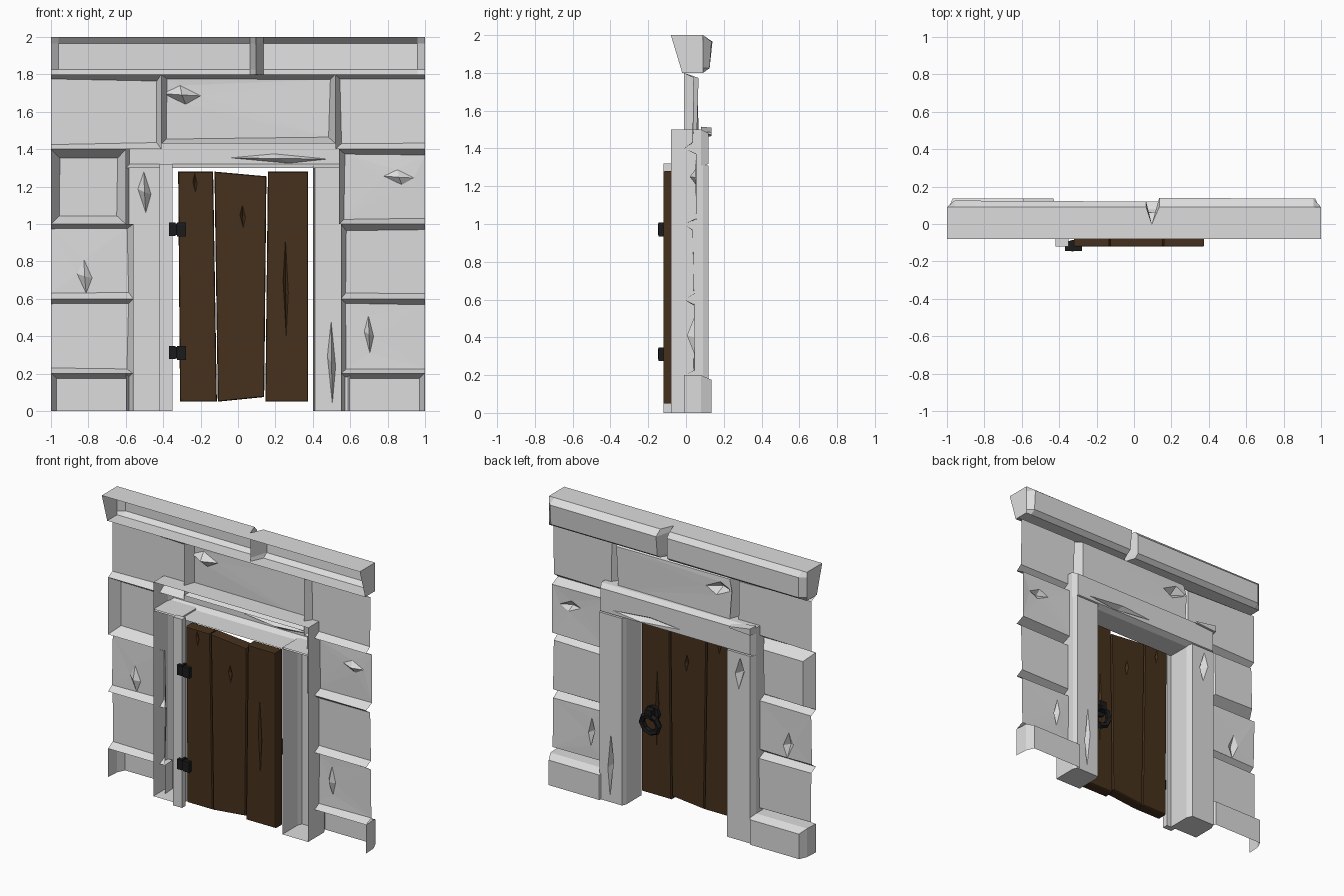
import bpy, bmesh, math, random

random.seed(4)
if "Cube" in bpy.data.objects:
    bpy.data.objects.remove(bpy.data.objects["Cube"], do_unlink=True)


def material(name, colour):
    m = bpy.data.materials.new(name)
    m.use_nodes = True
    m.diffuse_color = (*colour, 1)
    bsdf = m.node_tree.nodes["Principled BSDF"]
    bsdf.inputs["Base Color"].default_value = (*colour, 1)
    bsdf.inputs["Roughness"].default_value = 0.9
    return m


STONE = material("pale stone", (0.72, 0.72, 0.72))
WOOD = material("brown wood", (0.062, 0.031, 0.012))
IRON = material("black iron", (0.011, 0.011, 0.011))
BOTTOM, RIGHT, TOP, LEFT = range(4)


def finish(name, bm, mat):
    mesh = bpy.data.meshes.new(name)
    bm.to_mesh(mesh)
    bm.free()
    mesh.materials.append(mat)
    obj = bpy.data.objects.new(name, mesh)
    bpy.context.collection.objects.link(obj)
    return obj


def rect(x0, x1, z0, z1):
    return [(x0, z0), (x1, z0), (x1, z1), (x0, z1)]


def shell(name, mat, corners, rings, gouge=None, wobble=0.0, open_sides=()):
    """Loft a four-cornered outline through (y, inset_x, inset_z) rings, then
    cap the last ring, optionally with a chiselled diamond (x, z, w, h, depth).
    Open sides get no side wall and no inset."""
    bm = bmesh.new()
    signs = ((LEFT, 1, BOTTOM, 1), (RIGHT, -1, BOTTOM, 1),
             (RIGHT, -1, TOP, -1), (LEFT, 1, TOP, -1))
    loops = []
    for k, (y, ix, iz) in enumerate(rings):
        w = wobble if k else 0
        loop = []
        for (x, z), (side_x, sx, side_z, sz) in zip(corners, signs):
            if side_x not in open_sides:
                x += sx * ix + random.uniform(-w, w)
            if side_z not in open_sides:
                z += sz * iz + random.uniform(-w, w)
            loop.append(bm.verts.new((x, y + random.uniform(-w, w), z)))
        loops.append(loop)
    for a, b in zip(loops, loops[1:]):
        for i in range(4):
            if i not in open_sides:
                j = (i + 1) % 4
                bm.faces.new((a[i], a[j], b[j], b[i]))
    last = loops[-1]
    y = rings[-1][0]
    inward = -1 if y > rings[0][0] else 1
    if gouge:
        gx, gz, w, h, depth = gouge
        d = [bm.verts.new((gx + dx, y, gz + dz)) for dx, dz in
             ((w * 0.2, -h), (w, -h * 0.1), (-w * 0.1, h), (-w, h * 0.15))]
        apex = bm.verts.new((gx, y + inward * depth, gz))
        for i in range(4):
            j = (i + 1) % 4
            bm.faces.new((last[i], last[j], d[i]))
            bm.faces.new((last[j], d[j], d[i]))
            bm.faces.new((d[i], d[j], apex))
    else:
        bm.faces.new(last)
    if inward < 0:
        bmesh.ops.reverse_faces(bm, faces=bm.faces[:])
    return finish(name, bm, mat)


def box(name, mat, x0, x1, y0, y1, z0, z1):
    bm = bmesh.new()
    bmesh.ops.create_cube(bm, size=1)
    for v in bm.verts:
        v.co = ((x0 + x1) / 2 + v.co.x * (x1 - x0),
                (y0 + y1) / 2 + v.co.y * (y1 - y0),
                (z0 + z1) / 2 + v.co.z * (z1 - z0))
    return finish(name, bm, mat)


# Wall stones: hollow relief panels bulging to the back
def wall_stone(name, x0, x1, z0, z1, depth, open_sides=(), gouge=None, bevel=0.03):
    shell(name, STONE, rect(x0, x1, z0, z1),
          [(-0.01, 0, 0), (depth, bevel, bevel)], gouge, 0.006, open_sides)


wall_stone("wall_stone_right_low", -1, -0.56, 0.2, 0.6, 0.045, [LEFT])
wall_stone("wall_stone_right_mid", -1, -0.56, 0.6, 1.0, 0.038, [LEFT],
           (-0.82, 0.72, 0.04, 0.09, 0.03))
wall_stone("wall_stone_right_high", -1, -0.6, 1.0, 1.4, 0.065, bevel=0.045)
wall_stone("wall_stone_right_top", -1, -0.41, 1.4, 1.8, 0.036, [LEFT])
wall_stone("wall_stone_left_low", 0.55, 1, 0.2, 0.6, 0.045, [RIGHT],
           (0.7, 0.41, 0.025, 0.1, 0.04))
wall_stone("wall_stone_left_mid", 0.55, 1, 0.6, 1.0, 0.038, [RIGHT])
wall_stone("wall_stone_left_high", 0.54, 1, 1.0, 1.4, 0.05, [RIGHT],
           (0.86, 1.25, 0.08, 0.04, 0.03))
wall_stone("wall_stone_left_top", 0.52, 1, 1.4, 1.8, 0.036, [RIGHT])
wall_stone("wall_stone_middle_top", -0.41, 0.52, 1.43, 1.8, 0.062,
           gouge=(-0.3, 1.69, 0.1, 0.05, 0.05))

# Projecting bottom course on both sides
for side, x0, x1 in (("right", -1, -0.56), ("left", 0.55, 1)):
    shell("base_stone_" + side, STONE, rect(x0, x1, 0, 0.2),
          [(-0.01, 0, 0), (0.08, 0.005, 0), (0.135, 0.03, 0.025)],
          open_sides=[BOTTOM])

# Door surround: hollow posts and lintel, open at the front
shell("post_right", STONE, rect(-0.6, -0.385, 0, 1.31),
      [(-0.08, 0, 0), (0.08, 0, 0), (0.12, 0.018, 0.0)], (-0.5, 1.17, 0.035, 0.11, 0.05))
shell("post_left", STONE, rect(0.4, 0.6, 0, 1.31),
      [(-0.08, 0, 0), (0.09, 0, 0), (0.12, 0.012, 0.0)], (0.5, 0.26, 0.022, 0.22, 0.06))
shell("lintel", STONE, rect(-0.6, 0.6, 1.3, 1.5),
      [(-0.08, 0, 0), (0.08, 0, 0), (0.12, 0.02, 0.02)], (0.22, 1.35, 0.26, 0.025, 0.04))
shell("lintel_chip", STONE, [(-0.6, 1.46), (-0.42, 1.47), (-0.42, 1.49), (-0.6, 1.515)],
      [(0.08, 0, 0), (0.135, 0.01, 0.005)])
box("door_stop", STONE, -0.42, -0.35, -0.12, -0.08, 0, 1.32)

# Capping beam: a trough profile lofted along x, notched near the middle
PROFILE = [(-0.08, 2), (0.09, 2), (0.14, 1.965), (0.125, 1.825), (0.09, 1.8), (-0.02, 1.8)]
bm = bmesh.new()
sections = []
for x, limit in ((-1, 0.09), (-0.96, 0.125), (0.065, 0.12), (0.095, 0.0),
                 (0.135, 0.145), (0.96, 0.135), (1, 0.09)):
    sections.append([bm.verts.new((x, min(y, limit), z)) for y, z in PROFILE])
for a, b in zip(sections, sections[1:]):
    for i in range(len(PROFILE) - 1):
        bm.faces.new((a[i], b[i], b[i + 1], a[i + 1]))
bm.faces.new(sections[0])
bm.faces.new(sections[-1][::-1])
finish("cap_beam", bm, STONE)

# Door planks, each with a front and a back half
PLANKS = (
    ("hinge_side", [(-0.31, 0.05), (-0.113, 0.05), (-0.133, 1.28), (-0.32, 1.28)],
     (-0.23, 1.22, 0.012, 0.05, 0.015)),
    ("middle", [(-0.108, 0.05), (0.14, 0.075), (0.152, 1.255), (-0.126, 1.28)],
     (0.025, 1.04, 0.015, 0.06, 0.02)),
    ("handle_side", [(0.146, 0.05), (0.375, 0.05), (0.375, 1.28), (0.16, 1.28)],
     (0.255, 0.66, 0.014, 0.26, 0.02)),
)
for name, outline, gouge in PLANKS:
    shell("plank_front_" + name, WOOD, outline,
          [(-0.08, 0, 0), (-0.114, 0, 0), (-0.12, 0.004, 0.004)], gouge)
    shell("plank_back_" + name, WOOD, outline,
          [(-0.08, 0, 0), (-0.05, 0, 0), (-0.044, 0.004, 0.004)], gouge)

# Hinges: two leaves and a knuckle each
for label, z in (("lower", 0.312), ("upper", 0.972)):
    box("hinge_leaf_stop_" + label, IRON, -0.37, -0.335, -0.145, -0.09, z - 0.035, z + 0.035)
    box("hinge_leaf_door_" + label, IRON, -0.325, -0.278, -0.145, -0.09, z - 0.038, z + 0.035)
    bpy.ops.mesh.primitive_cylinder_add(vertices=8, radius=0.032, depth=0.06,
                                        location=(-0.328, -0.116, z))
    knuckle = bpy.context.object
    knuckle.name = "hinge_knuckle_" + label
    knuckle.data.materials.append(IRON)

# Ring handle on the back of the door
bpy.ops.mesh.primitive_cylinder_add(vertices=8, radius=0.055, depth=0.025,
                                    location=(0.28, -0.034, 0.625), rotation=(math.pi / 2, 0, 0))
plate = bpy.context.object
plate.name = "handle_plate"
plate.data.materials.append(IRON)
box("handle_knob", IRON, 0.255, 0.305, -0.025, 0.022, 0.605, 0.665)
bpy.ops.mesh.primitive_torus_add(major_segments=8, minor_segments=5, major_radius=0.066,
                                 minor_radius=0.021, location=(0.28, -0.004, 0.56),
                                 rotation=(math.radians(82), 0, 0))
ring = bpy.context.object
ring.name = "handle_ring"
ring.data.materials.append(IRON)
